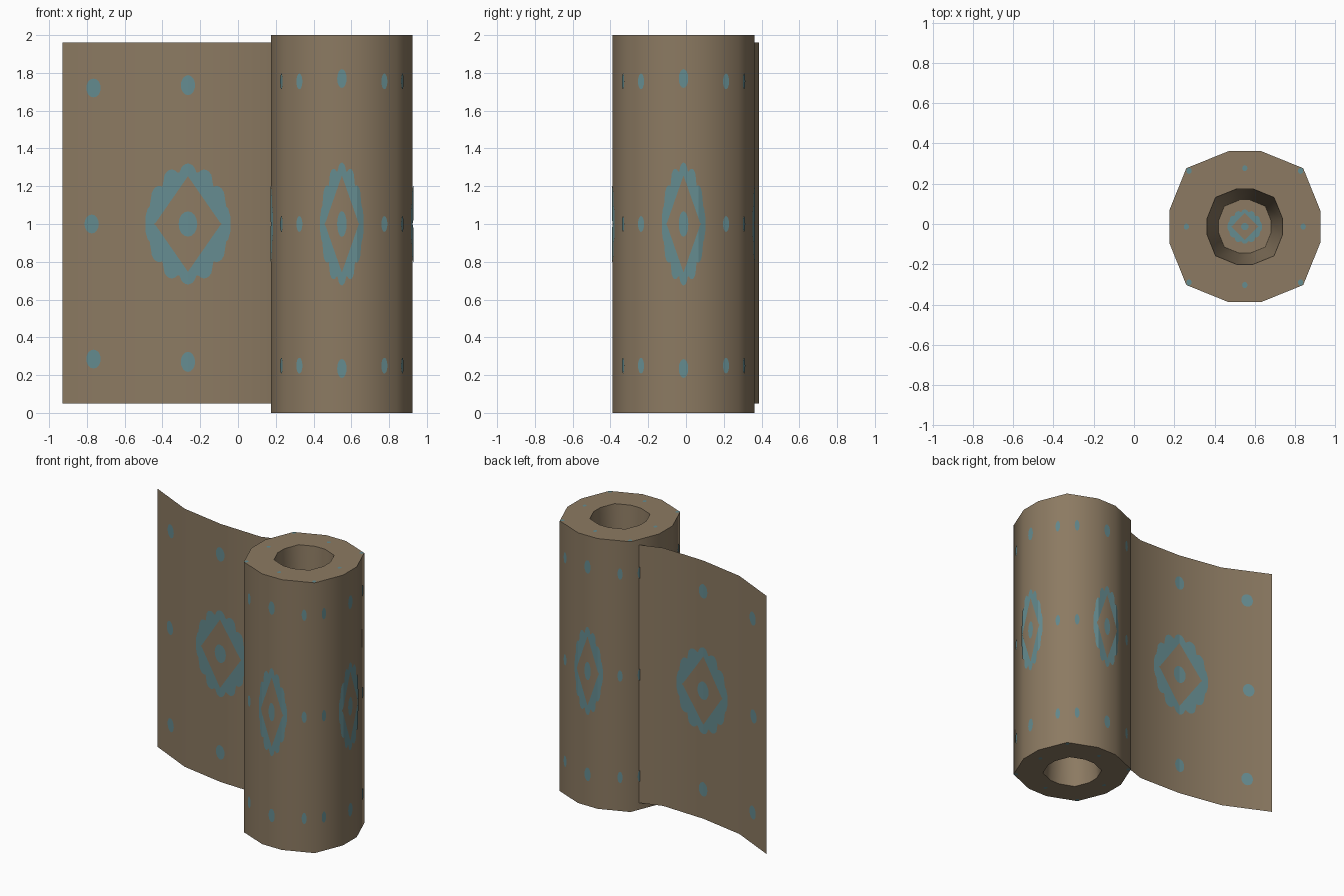
import bpy, bmesh, math

if "Cube" in bpy.data.objects:
    bpy.data.objects.remove(bpy.data.objects["Cube"])

CX, CY = 0.55, -0.013          # axis of the roll
DEPTH = 0.85                   # depth of the tapered end hollows


def material(name, rgb):
    m = bpy.data.materials.new(name)
    m.diffuse_color = (*rgb, 1)
    m.use_nodes = True
    m.node_tree.nodes["Principled BSDF"].inputs["Base Color"].default_value = m.diffuse_color
    return m


BROWN = material("brown paper", (0.262, 0.195, 0.122))
BLUE = material("muted blue print", (0.130, 0.262, 0.280))


def make(name, verts, faces, mat, angle=50, fix=False):
    me = bpy.data.meshes.new(name)
    me.from_pydata(verts, [], faces)
    if fix:
        bm = bmesh.new()
        bm.from_mesh(me)
        bmesh.ops.recalc_face_normals(bm, faces=bm.faces)
        bm.to_mesh(me)
        bm.free()
    me.materials.append(mat)
    ob = bpy.data.objects.new(name, me)
    bpy.context.collection.objects.link(ob)
    bpy.ops.object.select_all(action='DESELECT')
    ob.select_set(True)
    bpy.context.view_layer.objects.active = ob
    bpy.ops.object.shade_smooth_by_angle(angle=math.radians(angle))
    return ob


# Roll: twelve-sided section, hollowed from both ends
section = []
for k in range(4):
    c, s = round(math.cos(k * math.pi / 2)), round(math.sin(k * math.pi / 2))
    for x, y in ((0.375, -0.08), (0.375, 0.08), (0.29, 0.29)):
        section.append((x * c - y * s, x * s + y * c))
N = len(section)
levels = [(0.35, DEPTH), (0.5, 0), (1, 0), (1, 2), (0.5, 2), (0.35, 2 - DEPTH)]
verts = [(CX + x * k, CY + y * k, z) for k, z in levels for x, y in section]
faces = [(r * N + i, r * N + (i + 1) % N, (r + 1) * N + (i + 1) % N, (r + 1) * N + i)
         for r in range(len(levels) - 1) for i in range(N)]
faces += [tuple(range(N))[::-1], tuple(range((len(levels) - 1) * N, len(levels) * N))]
make("paper_roll", verts, faces, BROWN, fix=True)

# Loose sheet unrolling to the left
path = [(-0.93, 0.387), (-0.6, 0.232), (-0.265, 0.172), (0.075, 0.16), (0.26, 0.222)]
verts = [(x, y, z) for x, y in path for z in (0.05, 1.96)]
faces = [(2 * i, 2 * i + 2, 2 * i + 3, 2 * i + 1) for i in range(len(path) - 1)]
make("loose_sheet", verts, faces, BROWN)


# Print: shapes built as thin vertical columns so they follow the folds
LOBES = ((0, .79, .21), (.38, .69, .21), (.67, .43, .2), (.8, .12, .2))


def outer(u):
    h = max(0, 0.85 * (1 - abs(u) / 0.9))
    for x, y, r in LOBES:
        d = abs(u) - x
        if abs(d) < r:
            h = max(h, y + math.sqrt(r * r - d * d))
    return h


def inner(u):
    return max(0, 0.79 * (1 - abs(u) / 0.78))


def oval(u):
    return math.sqrt(max(0, 1 - u * u))


class Print:
    def __init__(self, surface, breaks=()):
        self.v, self.f, self.surface, self.breaks = [], [], surface, breaks

    def columns(self, u0, v0, w, h, top, low, n):
        us = [u0 + w * math.sin(math.pi * (i / n - 0.5)) if n < 20
              else u0 + w * (2 * i / n - 1) for i in range(n + 1)]
        us = sorted(us + [b for b in self.breaks if u0 - w < b < u0 + w])
        for a, b in zip(us, us[1:]):
            q = [(a, low), (b, low), (b, top), (a, top)]
            n0 = len(self.v)
            self.v += [self.surface(u, v0 + h * g((u - u0) / w)) for u, g in q]
            self.f.append((n0, n0 + 1, n0 + 2, n0 + 3))

    def dot(self, u, v, w, h):
        self.columns(u, v, w, h, oval, lambda t: -oval(t), 8)

    def motif(self, u, v, w, h):
        self.columns(u, v, w, h, outer, inner, 40)
        self.columns(u, v, w, h, lambda t: -inner(t), lambda t: -outer(t), 40)
        self.dot(u, v, w * 0.22, h * 0.21)


def roll_side(k):
    c, s = math.cos(k * math.pi / 2), math.sin(k * math.pi / 2)

    def surface(u, v):
        d = 0.379 - max(0, abs(u) - 0.08) * 0.085 / 0.21
        return (CX + u * c + d * s, CY + u * s - d * c, v)
    return surface


# Same print repeated on the four sides of the roll
for k, side in enumerate(("front", "right", "back", "left")):
    p = Print(roll_side(k), (-0.08, 0.08))
    p.motif(0, 1, 0.115, 0.325)
    for z in (0.235, 1.77):
        p.dot(0, z, 0.025, 0.05)
    for u in (-0.225, 0.225):
        for z in (0.25, 1.0, 1.755):
            p.dot(u, z, 0.016, 0.042)
    make("roll_print_" + side, p.v, p.f, BLUE)


def sheet_side(off):
    def surface(u, v):
        for (x0, y0), (x1, y1) in zip(path, path[1:]):
            if u <= x1:
                break
        return (u, y0 + (y1 - y0) * (u - x0) / (x1 - x0) + off, v)
    return surface


# Print on both faces of the sheet
for name, off in (("sheet_print_front", -0.004), ("sheet_print_back", 0.004)):
    p = Print(sheet_side(off), [x for x, y in path])
    p.motif(-0.265, 1, 0.225, 0.32)
    for z in (0.27, 1.735):
        p.dot(-0.265, z, 0.038, 0.053)
    for x, z in ((-0.765, 0.285), (-0.775, 1.0), (-0.765, 1.72)):
        p.dot(x, z, 0.038, 0.05)
    if off > 0:
        p.f = [f[::-1] for f in p.f]
    make(name, p.v, p.f, BLUE)

# Small print on the end rims and hollow floors
for name, rim, floor, flip in (("top_print", 2.002, 2.002 - DEPTH, False),
                               ("bottom_print", -0.0005, DEPTH - 0.002, True)):
    r = Print(lambda u, v: (CX + u, CY + v, rim))
    for u, v in ((-.29, 0), (.29, 0), (0, .29), (0, -.29),
                 (-.277, -.277), (.277, -.277), (-.277, .277), (.277, .277)):
        r.dot(u, v, 0.013, 0.015)
    f = Print(lambda u, v: (CX + u, CY + v, floor))
    f.motif(0, 0, 0.085, 0.085)
    for part, p in (("rim_", r), ("floor_", f)):
        make(part + name, p.v, [q[::-1] for q in p.f] if flip else p.f, BLUE)
